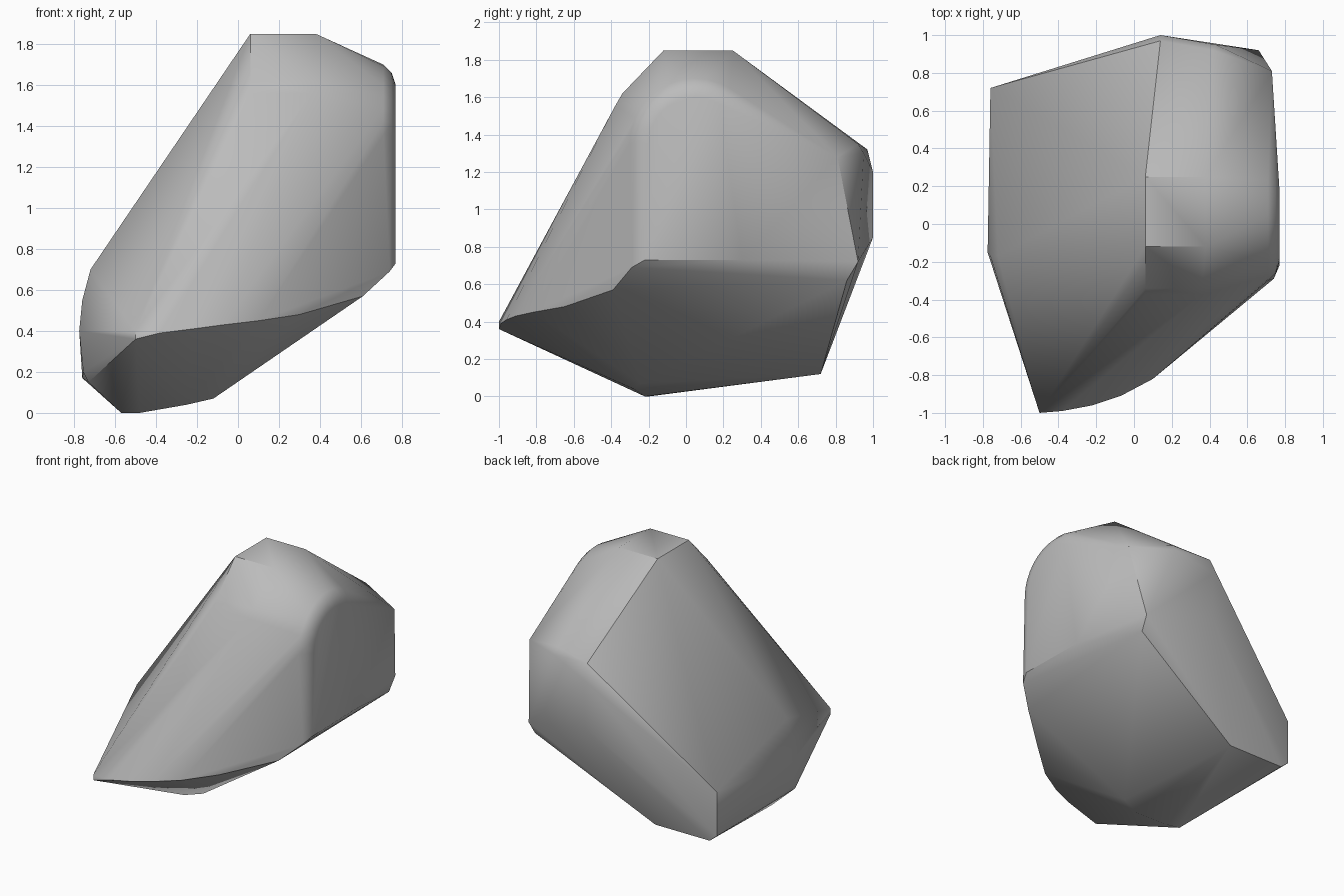
import bpy
import bmesh
from math import cos, sin, radians

old = bpy.data.objects.get("Cube")
if old:
    bpy.data.objects.remove(old, do_unlink=True)


def make_material(name, value):
    """Plain grey material shown in viewport and render."""
    material = bpy.data.materials.new(name)
    material.use_nodes = True
    color = (value, value, value, 1)
    material.diffuse_color = color
    shader = next(n for n in material.node_tree.nodes if n.type == "BSDF_PRINCIPLED")
    shader.inputs["Base Color"].default_value = color
    shader.inputs["Roughness"].default_value = 0.8
    return material


def side_arc(x, radius, center_y=.05, center_z=1.35, start=58, end=190, steps=12):
    """Arc of points standing upright in a plane of constant x."""
    points = []
    for i in range(steps + 1):
        angle = radians(start + (end - start) * i / steps)
        points.append((x, center_y + radius * cos(angle), center_z + radius * sin(angle)))
    return points


def span_x(x_start, x_end, rows):
    """Repeat each (y, z) row at both ends of a span along x."""
    return [(x, y, z) for y, z in rows for x in (x_start, x_end)]


def column(x, y, heights):
    """Stack points above one place on the ground."""
    return [(x, y, z) for z in heights]


def build_rock(name, groups, material):
    """Wrap all the point groups in one convex stone skin."""
    bm = bmesh.new()
    for group in groups:
        for point in group:
            bm.verts.new(point)
    bmesh.ops.remove_doubles(bm, verts=bm.verts[:], dist=.002)
    bmesh.ops.convex_hull(bm, input=bm.verts[:], use_existing_faces=False)
    loose = [v for v in bm.verts if not v.link_faces]
    bmesh.ops.delete(bm, geom=loose, context="VERTS")
    bmesh.ops.dissolve_limit(bm, angle_limit=radians(1), verts=bm.verts[:], edges=bm.edges[:])
    bmesh.ops.recalc_face_normals(bm, faces=bm.faces[:])
    mesh = bpy.data.meshes.new(name)
    bm.to_mesh(mesh)
    bm.free()
    mesh.materials.append(material)
    rock = bpy.data.objects.new(name, mesh)
    bpy.context.collection.objects.link(rock)
    return rock


# Flat summit and the rounded shoulder in front of it
summit = span_x(.06, .38, [(-.12, 1.85), (.25, 1.85)])
shoulder = span_x(.06, .36, [(-.3, 1.66), (-.34, 1.62), (-.375, 1.56)])

# Domed left flank with a soft rim and a sharp lower edge
dome = side_arc(.71, .35) + side_arc(.75, .31) + side_arc(.77, .25)
flank = [(.77, -.22, .73), (.74, -.29, .69), (.73, .81, 1.28), (.76, .3, .73)]

# Curved front ridge running from the nose up to the flank
nose = column(-.5, -1, (.36, .4))
ridge = [
    (-.38, -.99, .39),
    (-.22, -.96, .41),
    (-.07, -.91, .43),
    (.1, -.82, .45),
    (.3, -.65, .48),
    (.61, -.39, .57),
]

# Blunt back end
back = column(.14, 1, (.85, 1.2)) + [(.14, .97, 1.32), (.42, .92, 1.35), (.43, .95, 1.3)]
back_corner = [(.66, .92, .72), (.65, .86, .62)]

# Bulging right wall and its back corner
wall = [
    (-.72, -.17, .7),
    (-.76, -.17, .55),
    (-.775, -.15, .4),
    (-.755, -.2, .2),
    (-.73, -.25, .15),
]
wall_corner = column(-.76, .72, (.17, .5)) + [(-.7, .72, .12)]

# Underside keel
keel = [(-.57, -.2, 0), (-.48, -.22, 0), (-.25, -.28, .04), (-.12, -.24, .07), (-.25, .72, .12)]

stone = make_material("stone grey", .5)
rock = build_rock(
    "rock",
    [summit, shoulder, dome, flank, nose, ridge, back, back_corner, wall, wall_corner, keel],
    stone,
)

# Smooth the soft bends and keep the crisp edges
bpy.ops.object.select_all(action="DESELECT")
rock.select_set(True)
bpy.context.view_layer.objects.active = rock
bpy.ops.object.shade_smooth_by_angle(angle=radians(32))
